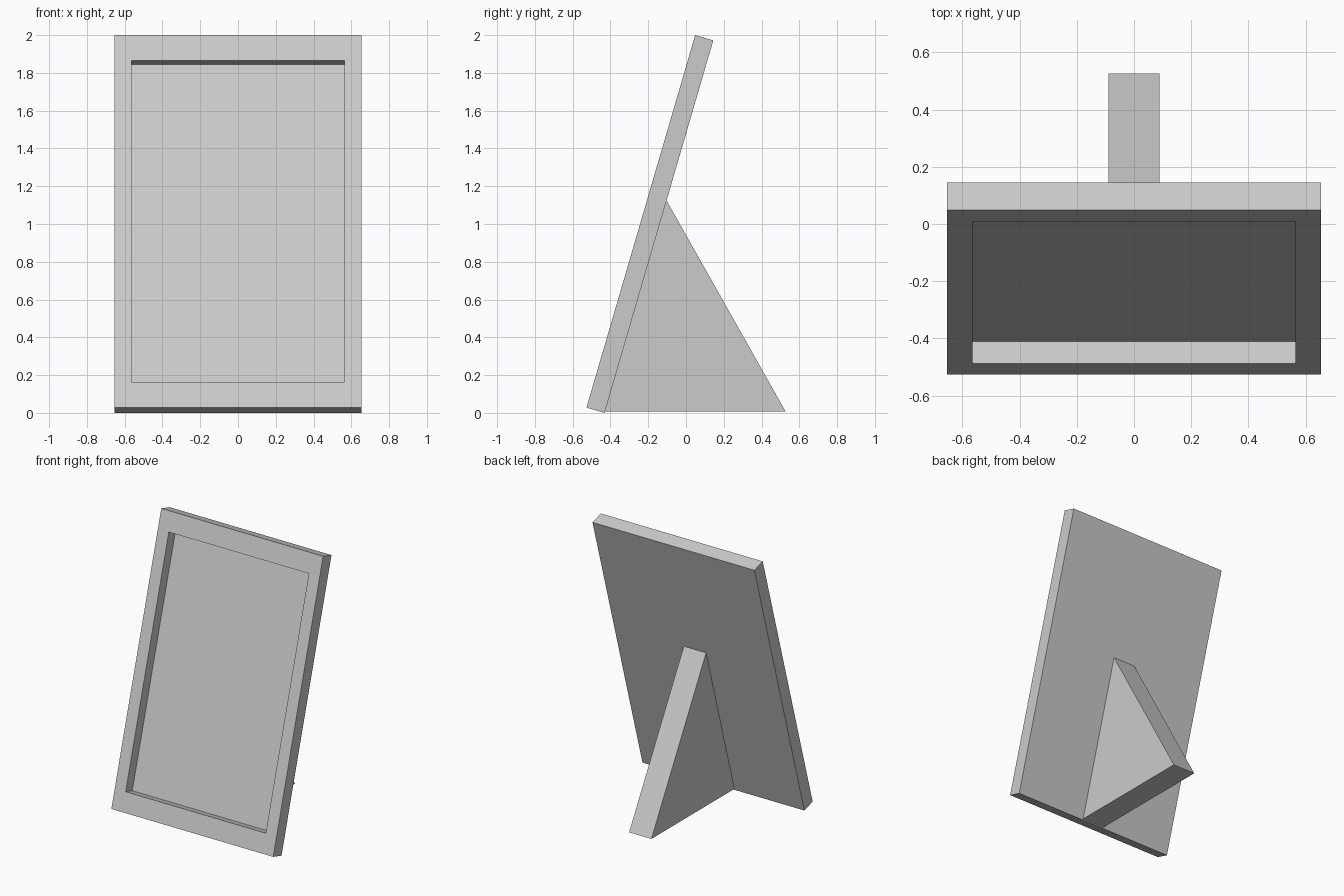
import bpy, bmesh
from math import radians, sin, cos
from mathutils import Matrix

if "Cube" in bpy.data.objects:
    bpy.data.objects.remove(bpy.data.objects["Cube"])

TILT = radians(16.27)
HALF_W, THICK = 0.653, 0.1
LENGTH = (2 - THICK * sin(TILT)) / cos(TILT)
SIDE, END, DEPTH = 0.088, 0.14, 0.08      # border widths and recess depth


def finish(bm, name):
    bmesh.ops.recalc_face_normals(bm, faces=bm.faces)
    mesh = bpy.data.meshes.new(name)
    bm.to_mesh(mesh)
    bm.free()
    obj = bpy.data.objects.new(name, mesh)
    bpy.context.collection.objects.link(obj)
    return obj


# Leaning panel: a box whose front is inset and pushed back to form the frame
bm = bmesh.new()
bmesh.ops.create_cube(bm, size=1, matrix=Matrix.Translation((0, THICK / 2, LENGTH / 2))
                      @ Matrix.Diagonal((2 * HALF_W, THICK, LENGTH, 1)))
bm.normal_update()
front = min(bm.faces, key=lambda f: f.calc_center_median().y)
bmesh.ops.inset_individual(bm, faces=[front], thickness=0.05)
for v in front.verts:
    v.co.x = (HALF_W - SIDE) * (1 if v.co.x > 0 else -1)
    v.co.z = LENGTH - END if v.co.z > LENGTH / 2 else END
floor = bmesh.ops.extrude_discrete_faces(bm, faces=[front])["faces"][0]
bmesh.ops.translate(bm, verts=floor.verts, vec=(0, DEPTH, 0))
panel = finish(bm, "frame_panel")
panel.location = (0, -0.527, THICK * sin(TILT))
panel.rotation_euler.x = -TILT

# Triangular support behind the panel
bm = bmesh.new()
profile = [(-0.429, 0.008), (0.527, 0.008), (-0.105, 1.128)]
side = bm.faces.new([bm.verts.new((-0.09, y, z)) for y, z in profile])
ext = bmesh.ops.extrude_face_region(bm, geom=[side])["geom"]
bmesh.ops.translate(bm, verts=[g for g in ext if isinstance(g, bmesh.types.BMVert)],
                    vec=(0.18, 0, 0))
if len(bm.faces) < 5:
    bm.faces.new([v for v in bm.verts if v.co.x < 0])
finish(bm, "support_leg")
